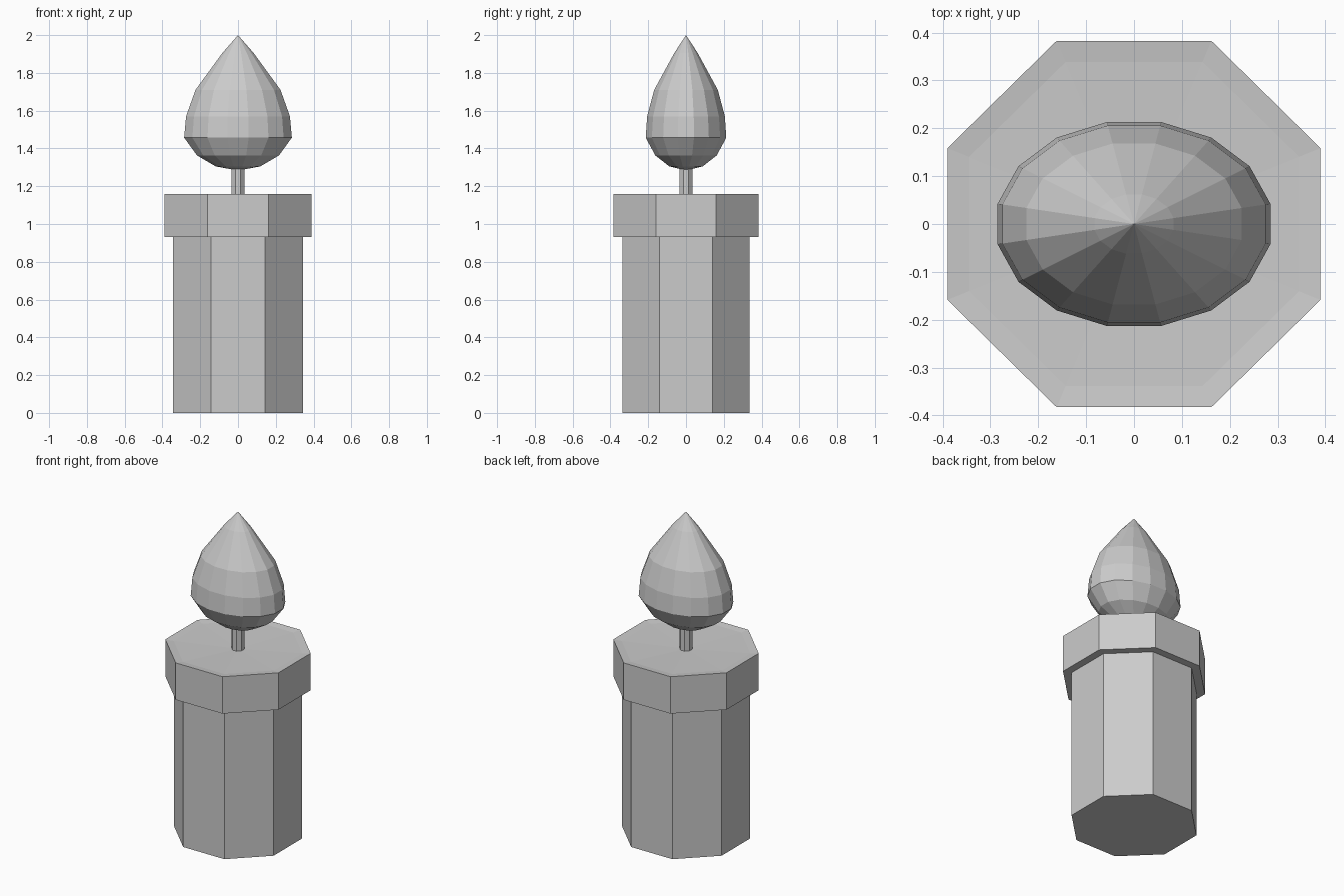
import bpy, bmesh, math

if "Cube" in bpy.data.objects:
    bpy.data.objects.remove(bpy.data.objects["Cube"])


def lathe(name, profile, sides, y_scale=1.0):
    """Spin (half_width, z) points round z; half_width is measured to the flats."""
    bm = bmesh.new()
    rings = []
    for w, z in profile:
        if w == 0:
            rings.append([bm.verts.new((0, 0, z))])
            continue
        r = w / math.cos(math.pi / sides)
        angles = [(i + 0.5) * math.tau / sides for i in range(sides)]
        rings.append([bm.verts.new((r * math.cos(a), r * y_scale * math.sin(a), z))
                      for a in angles])
    for low, high in zip(rings, rings[1:]):
        for i in range(sides):
            j = (i + 1) % sides
            corners = [low[i % len(low)], low[j % len(low)],
                       high[j % len(high)], high[i % len(high)]]
            bm.faces.new(list(dict.fromkeys(corners)))
    # Close open ends
    if len(rings[0]) > 1:
        bm.faces.new(rings[0][::-1])
    if len(rings[-1]) > 1:
        bm.faces.new(rings[-1])
    bmesh.ops.recalc_face_normals(bm, faces=bm.faces)
    mesh = bpy.data.meshes.new(name)
    bm.to_mesh(mesh)
    bm.free()
    obj = bpy.data.objects.new(name, mesh)
    bpy.context.collection.objects.link(obj)
    return obj


# Octagonal candle with wide rim and very shallow dished top
lathe("candle_body", [(0.343, 0), (0.343, 0.93), (0.39, 0.93), (0.39, 1.16),
                      (0.345, 1.155), (0, 1.145)], 8, 0.982)

# Wick
lathe("wick", [(0.034, 1.14), (0.034, 1.3)], 8)

# Flattened teardrop flame
lathe("flame", [(0, 1.283), (0.118, 1.305), (0.217, 1.363), (0.285, 1.457),
                (0.275, 1.57), (0.225, 1.71), (0.083, 1.905), (0, 2.0)], 16, 0.748)
